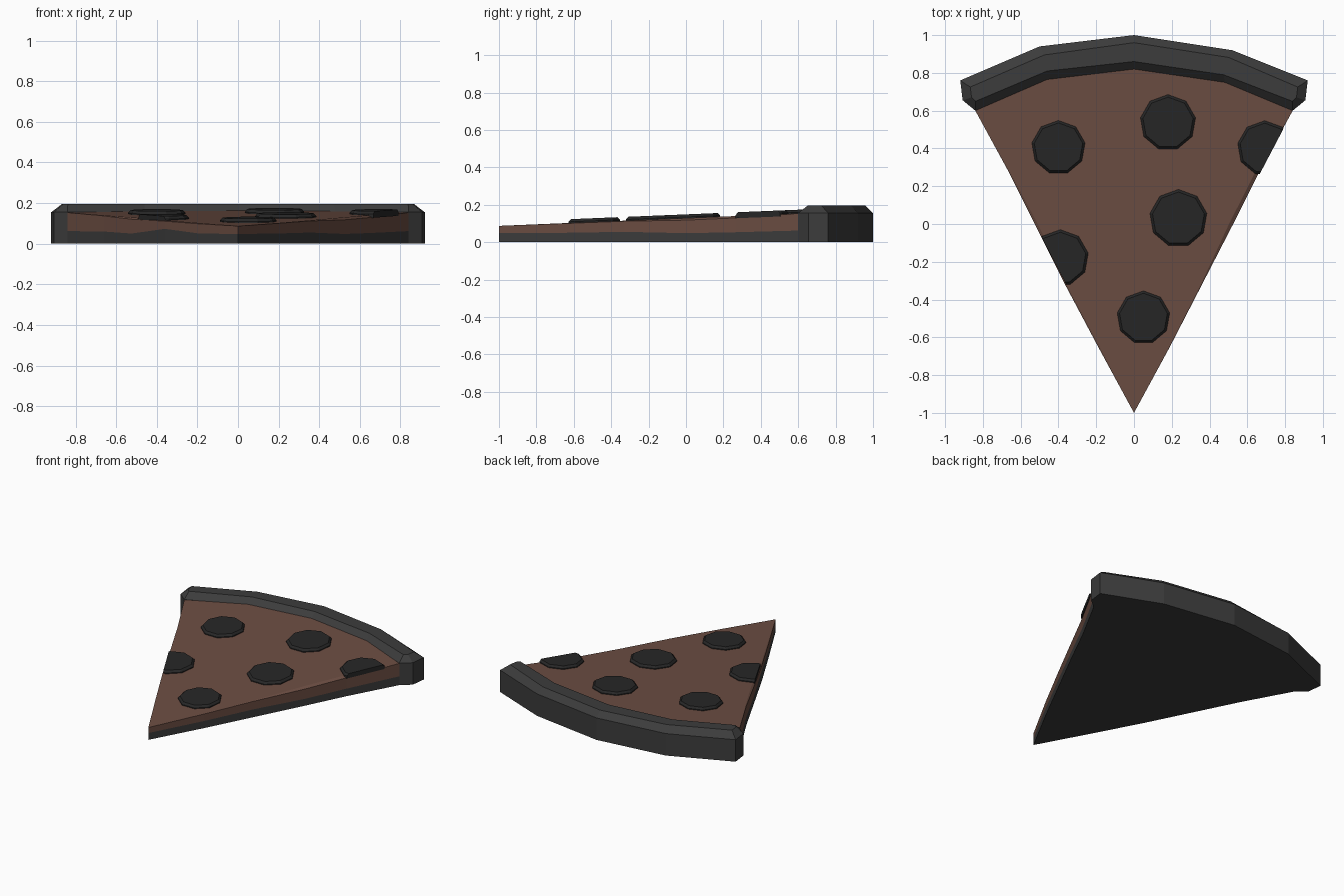
import bpy, bmesh, math

if "Cube" in bpy.data.objects:
    bpy.data.objects.remove(bpy.data.objects["Cube"])


def material(name, rgb):
    m = bpy.data.materials.new(name)
    m.diffuse_color = (*rgb, 1)
    m.use_nodes = True
    m.node_tree.nodes["Principled BSDF"].inputs["Base Color"].default_value = m.diffuse_color
    return m


def loft(name, loops, mat, clip=()):
    """Stack closed loops into a capped solid, optionally trimmed by planes."""
    bm = bmesh.new()
    rings = [[bm.verts.new(p) for p in loop] for loop in loops]
    n = len(rings[0])
    for a, b in zip(rings, rings[1:]):
        for i in range(n):
            j = (i + 1) % n
            bm.faces.new((a[i], a[j], b[j], b[i]))
    bm.faces.new(rings[0][::-1])
    bm.faces.new(rings[-1])
    for co, no in clip:
        geom = bm.verts[:] + bm.edges[:] + bm.faces[:]
        bmesh.ops.bisect_plane(bm, geom=geom, plane_co=co, plane_no=no, clear_outer=True)
        rim = [e for e in bm.edges if e.is_boundary]
        if rim:
            bmesh.ops.holes_fill(bm, edges=rim, sides=0)
    bmesh.ops.recalc_face_normals(bm, faces=bm.faces[:])
    me = bpy.data.meshes.new(name)
    bm.to_mesh(me)
    bm.free()
    me.materials.append(mat)
    ob = bpy.data.objects.new(name, me)
    bpy.context.collection.objects.link(ob)
    return ob


def flat(points, z):
    return [(x, y, z) for x, y in points]


def cheese_z(y):
    return 0.087 + 0.0415 * (y + 1)


crust_mat = material("baked_crust", (0.045, 0.045, 0.045))
cheese_mat = material("cheese", (0.15, 0.075, 0.055))
meat_mat = material("pepperoni", (0.02, 0.02, 0.02))

# Crust: faceted arc with chamfered top edges
inner = [(-0.84, 0.60), (-0.46, 0.765), (0, 0.82), (0.48, 0.75), (0.84, 0.60)]
outer = [(0.92, 0.76), (0.52, 0.92), (0, 1.0), (-0.50, 0.94), (-0.92, 0.76)]
foot = inner + [(0.907, 0.655)] + outer + [(-0.907, 0.655)]
top = [(-0.838, 0.65), (-0.46, 0.81), (0, 0.86), (0.475, 0.79), (0.838, 0.65),
       (0.86, 0.67), (0.867, 0.725), (0.50, 0.882), (0, 0.96), (-0.475, 0.895),
       (-0.867, 0.725), (-0.86, 0.67)]
loft("crust", [flat(foot, 0), flat(foot, 0.155), flat(top, 0.195)], crust_mat)

# Wedge outline: left edge down to the tip, up the right edge, back along the crust
# each edge point is x, y, dough height, droop of the cheese rim
edge = [(-0.66, 0.27, 0.06, 0.003), (-0.525, 0.0, 0.05, 0.008),
        (-0.36, -0.33, 0.073, 0.004), (-0.19, -0.65, 0.05, 0.004),
        (0, -1.0, 0.048, 0.0),
        (0.19, -0.65, 0.05, 0.002), (0.355, -0.33, 0.055, 0.003),
        (0.525, 0.0, 0.048, 0.011), (0.66, 0.27, 0.053, 0.010)]
wedge = edge + [(x, y, 0.062, 0.0) for x, y in inner[::-1]]
dough_top = [(x, y, z) for x, y, z, d in wedge]
loft("dough_base", [[(x, y, 0) for x, y, z in dough_top], dough_top], crust_mat)

# Cheese: sloping top with a slightly drooping rim
rim = [(x, y, cheese_z(y) - d) for x, y, z, d in wedge]
field = [(x - math.copysign(2.0 * d, x) if d else x, y, cheese_z(y)) for x, y, z, d in wedge]
loft("cheese_layer", [dough_top, rim, field], cheese_mat)

# Pepperoni: nine-sided discs lying on the slope, trimmed at the slice edges
cuts = [((0, -1.003, 0), (s * 1.6, -0.84, 0)) for s in (-1, 1)]
discs = [(-0.40, 0.405, 0.143), (0.18, 0.537, 0.148), (0.235, 0.03, 0.153),
         (0.05, -0.495, 0.141), (-0.39, -0.18, 0.15), (0.692, 0.402, 0.145)]
for i, (cx, cy, r) in enumerate(discs):
    loops = []
    for rad, dz in ((r, -0.012), (r, 0.006), (r * 0.91, 0.02)):
        ring = []
        for k in range(9):
            a = math.pi / 2 + k * math.tau / 9
            x, y = cx + rad * math.cos(a), cy + rad * math.sin(a)
            ring.append((x, y, cheese_z(y) + dz))
        loops.append(ring)
    loft(f"pepperoni_{i + 1}", loops, meat_mat, cuts)
